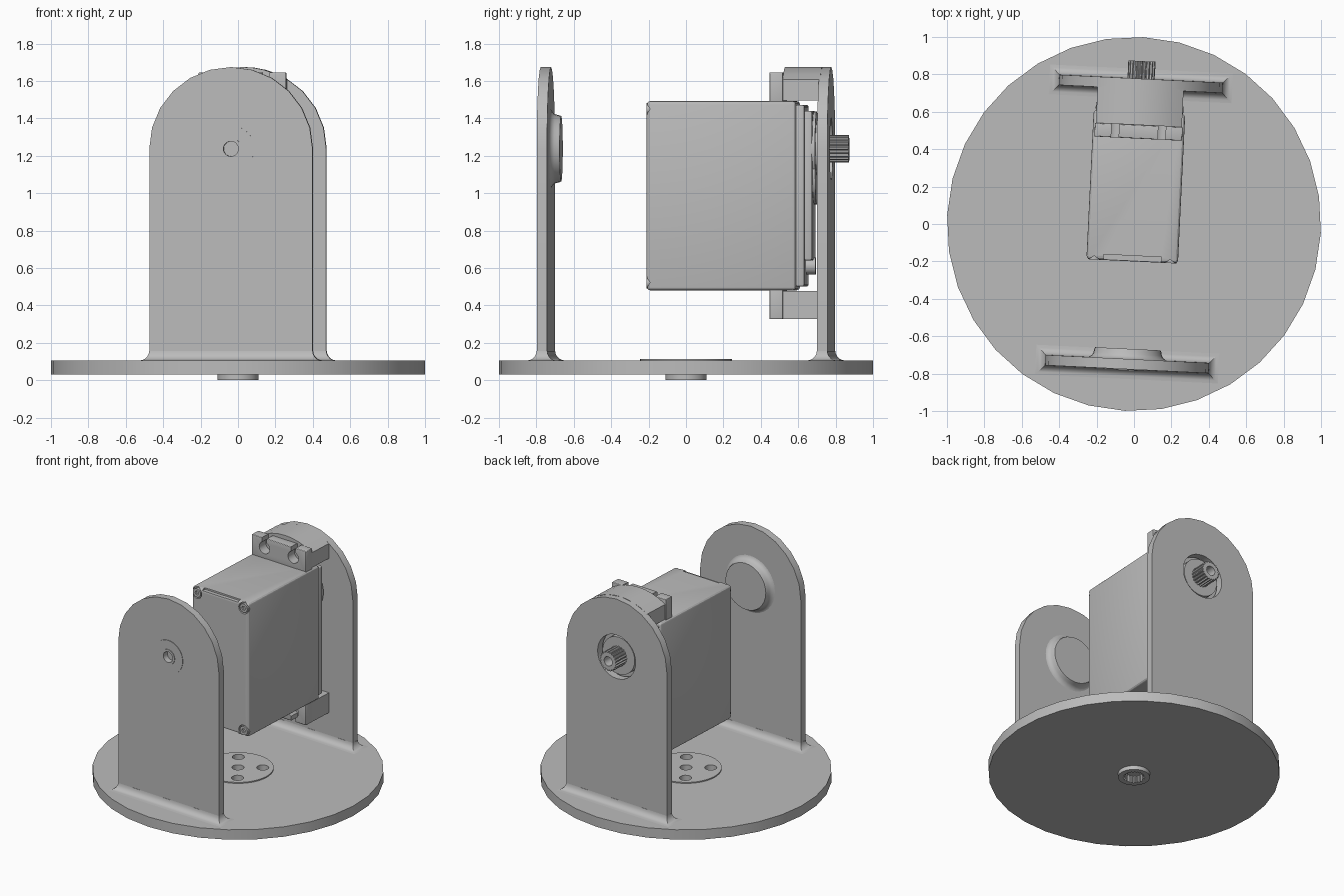
import bpy, bmesh
from math import sin, cos, pi, radians
from mathutils import Matrix, Vector

cube = bpy.data.objects.get("Cube")
if cube:
    bpy.data.objects.remove(cube)

grey = bpy.data.materials.new("plain_grey")
grey.use_nodes = True
COLOUR = (0.5, 0.5, 0.5, 1)
grey.diffuse_color = COLOUR
grey.node_tree.nodes["Principled BSDF"].inputs["Base Color"].default_value = COLOUR

TURN = Matrix.Rotation(radians(-2.8), 4, "Z")  # whole bracket sits slightly turned
AXIS_Z = 1.237   # height of the pivot axis
PLATE_R = 0.437  # half width of the upright plates
BASE_TOP = 0.105


def loft(name, rings, bevel=0):
    """Skin equal-length rings of points and close both ends."""
    bm = bmesh.new()
    rows = [[bm.verts.new(p) for p in ring] for ring in rings]
    n = len(rows[0])
    for a, b in zip(rows, rows[1:]):
        for i in range(n):
            j = (i + 1) % n
            bm.faces.new((a[i], a[j], b[j], b[i]))
    bm.faces.new(rows[0])
    bm.faces.new(rows[-1])
    bmesh.ops.recalc_face_normals(bm, faces=bm.faces)
    mesh = bpy.data.meshes.new(name)
    bm.to_mesh(mesh)
    bm.free()
    mesh.transform(TURN)
    mesh.materials.append(grey)
    ob = bpy.data.objects.new(name, mesh)
    bpy.context.collection.objects.link(ob)
    if bevel:
        mod = ob.modifiers.new("Bevel", "BEVEL")
        mod.width, mod.segments = bevel, 3
        mod.limit_method, mod.angle_limit = "ANGLE", radians(40)
        apply(ob, mod)
    return ob


def apply(ob, mod):
    with bpy.context.temp_override(object=ob, active_object=ob, selected_objects=[ob]):
        bpy.ops.object.modifier_apply(modifier=mod.name)


def cut(ob, *cutters):
    for cutter in cutters:
        mod = ob.modifiers.new("Cut", "BOOLEAN")
        mod.operation, mod.solver, mod.object = "DIFFERENCE", "EXACT", cutter
        apply(ob, mod)
        bpy.data.objects.remove(cutter)


def prism(name, outline, y0, y1, bevel=0):
    return loft(name, [[Vector((x, y, z)) for x, z in outline] for y in (y0, y1)], bevel)


def box(name, hx, y0, y1, z0, z1, x=0, bevel=0):
    return prism(name, [(x - hx, z0), (x + hx, z0), (x + hx, z1), (x - hx, z1)], y0, y1, bevel)


def circle(r, n, x=0, z=0, teeth=0):
    """Circle outline; teeth pulls every other pair of points inwards."""
    return [(x + (r - teeth * (i // 2 % 2)) * cos(2 * pi * i / n),
             z + (r - teeth * (i // 2 % 2)) * sin(2 * pi * i / n)) for i in range(n)]


def rod(name, r, y0, y1, x=0, z=AXIS_Z, n=32, teeth=0):
    return prism(name, circle(r, n, x, z, teeth), y0, y1)


def post(name, r, z0, z1, x=0, y=0, n=32, teeth=0):
    return loft(name, [[Vector((px, py, h)) for px, py in circle(r, n, x, y, teeth)]
                       for h in (z0, z1)])


# Base disc with hub underneath and a drilled horn on top
base = post("base_disc", 1, 0.03, BASE_TOP)
hub = post("base_hub", 0.11, 0, 0.035)
cut(hub, post("hub_bore", 0.075, -0.05, 0.1, n=80, teeth=0.01))
horn = post("base_horn", 0.245, BASE_TOP - 0.01, BASE_TOP + 0.008, n=40)
spots = [(0.17 * cos(a), 0.17 * sin(a)) for a in (radians(37 + 90 * k) for k in range(4))]
for x, y in spots + [(0, 0)]:
    for part in (base, horn):
        cut(part, post("horn_hole", 0.042, 0.06, 0.2, x, y, 16))
cut(base, post("hub_pocket", 0.075, -0.05, 0.05, n=80, teeth=0.01))


# Upright plates with round tops and flared feet
def plate(name, yc):
    arc = [(PLATE_R * cos(pi * i / 12), AXIS_Z + PLATE_R * sin(pi * i / 12)) for i in range(13)]
    outline = [(-PLATE_R, BASE_TOP - 0.02), (PLATE_R, BASE_TOP - 0.02)] + arc
    ob = prism(name, outline, yc - 0.0275, yc + 0.0275)
    rings = []
    for k in range(6):
        a = k * pi / 10
        f, z = 0.052 * (1 - sin(a)) + 0.0005, BASE_TOP + 0.052 * (1 - cos(a))
        hx, hy = PLATE_R + f, 0.0275 + f
        rings.append([Vector((sx * hx, yc + sy * hy, z))
                      for sx, sy in ((-1, -1), (1, -1), (1, 1), (-1, 1))])
    loft(name + "_foot", rings)
    return ob


front = plate("front_plate", -0.75)
rear = plate("rear_plate", 0.75)

# Idler boss on the inside of the front plate, bearing on the outside
profile = [(0.225 - 0.045 * sin(k * pi / 8), -0.725 + 0.045 * (1 - cos(k * pi / 8)))
           for k in range(5)] + [(0.175, -0.668)]
loft("idler_boss", [[Vector((x, y, z)) for x, z in circle(r, 32, 0, AXIS_Z)]
                    for r, y in profile])
cut(front, rod("bearing_bore", 0.04, -0.9, -0.74))
for name, r, y in (("bearing_face", 0.125, -0.781), ("bearing_ring", 0.057, -0.785)):
    cut(rod(name, r, y, -0.76), rod("bore", 0.04, -0.9, -0.7))

# Splined output shaft showing through the rear plate
cut(rear, rod("shaft_window", 0.165, 0.6, 0.9))
cut(rod("output_shaft", 0.073, 0.7, 0.872, n=80, teeth=0.009), rod("bore", 0.035, 0.8, 0.95))
rod("shaft_collar", 0.14, 0.68, 0.755)

# Motor case with corner screws and shallow grooves at the front
case = box("motor_case", 0.245, -0.2, 0.6, 0.48, 1.492, bevel=0.02)
for z in (0.522, 1.45):
    for x in (-0.203, 0.203):
        cut(case, rod("corner_pocket", 0.042, -0.3, -0.18, x, z, 16))
        screw = rod("corner_screw", 0.033, -0.2, -0.17, x, z, 16)
        cut(screw, rod("screw_socket", 0.016, -0.3, -0.185, x, z, 6))
for z in (0.47, 1.48):
    cut(case, box("edge_groove", 0.155, -0.3, -0.17, z, z + 0.025))
box("rear_cover", 0.235, 0.597, 0.645, 0.5, 1.472, bevel=0.012)
box("gear_cover", 0.2, 0.64, 0.685, 0.64, 1.44, bevel=0.012)
rod("gear_bulge", 0.2, 0.68, 0.70)
rod("gear_bulge_lower", 0.17, 0.68, 0.70, z=1.11)
rod("gear_pin", 0.045, 0.64, 0.695, z=0.61, n=16)

# Slotted mounting ears and the bracket arms that carry them
for side, name in ((1, "upper"), (-1, "lower")):
    mid = 0.986
    z0, z1 = sorted((mid + side * 0.495, mid + side * 0.659))
    ear = box(name + "_ear", 0.235, 0.457, 0.53, z0, z1, bevel=0.006)
    hole_z = mid + side * 0.585
    for x in (-0.125, 0.125):
        s0, s1 = sorted((hole_z, hole_z + side * 0.2))
        cut(ear, rod("ear_hole", 0.045, 0.4, 0.6, x, hole_z, 20),
            box("ear_slot", 0.02, 0.4, 0.6, s0, s1, x))

reach = 0.23
top = [(x, AXIS_Z + (PLATE_R ** 2 - x * x) ** 0.5)
       for x in (reach * (1 - k / 4) for k in range(9))]
prism("upper_arm", [(-reach, 1.495), (reach, 1.495)] + top, 0.53, 0.73)
box("lower_arm", reach, 0.53, 0.73, 0.327, 0.477)

# Smooth curved sides, crisp edges
for ob in [o for o in bpy.context.scene.objects if o.type == "MESH" and grey.name in o.data.materials]:
    bpy.ops.object.select_all(action="DESELECT")
    ob.select_set(True)
    bpy.context.view_layer.objects.active = ob
    bpy.ops.object.shade_smooth_by_angle(angle=radians(25))
